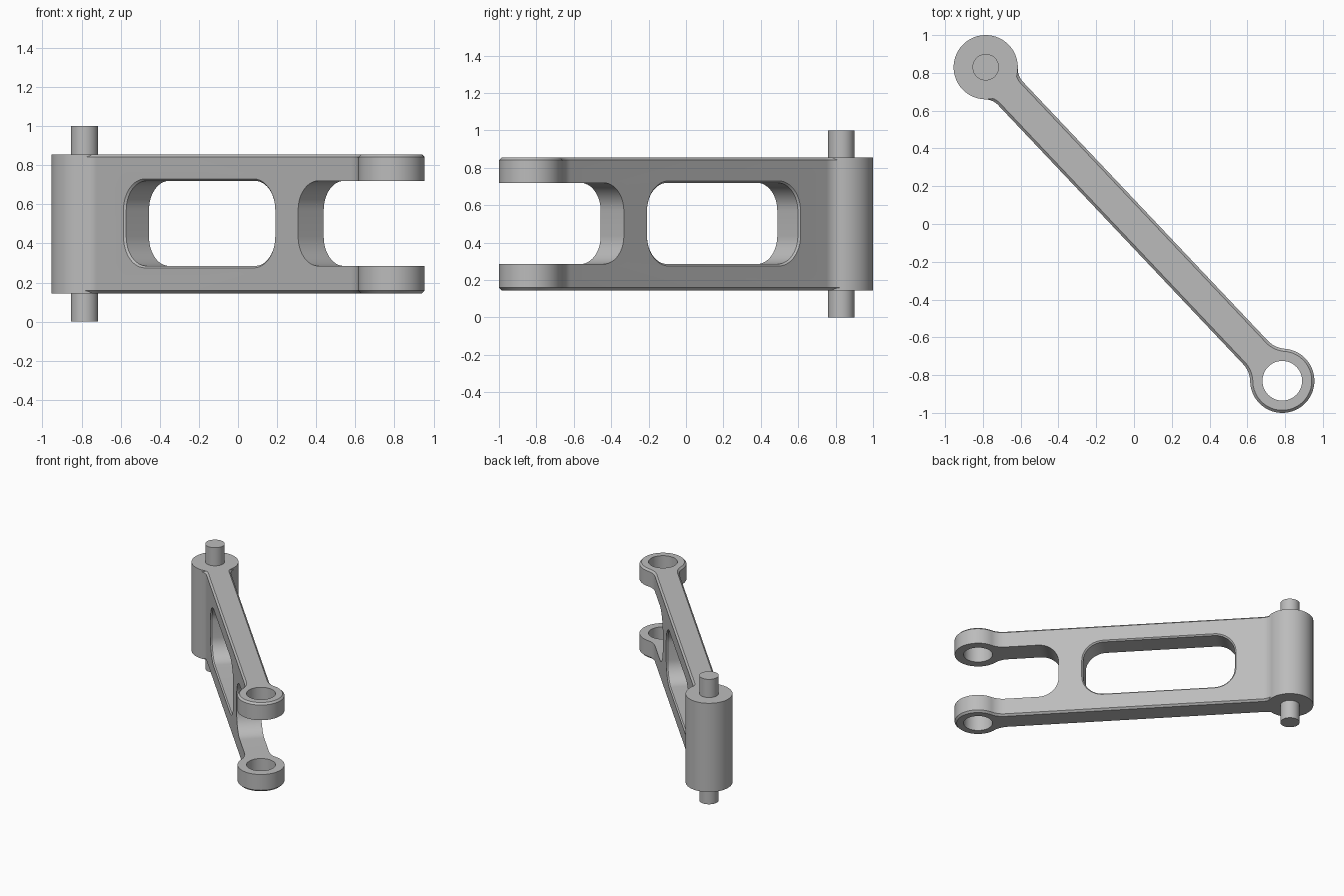
import bpy, bmesh
from math import pi, cos, sin, atan2, hypot, sqrt
from mathutils import Matrix

if "Cube" in bpy.data.objects:
    bpy.data.objects.remove(bpy.data.objects["Cube"], do_unlink=True)

PIN = (-0.785, 0.83)                 # pivot axis; the fork eye is opposite
LENGTH = 2 * hypot(*PIN)
FRAME = (Matrix.Translation((PIN[0], PIN[1], 0))
         @ Matrix.Rotation(atan2(-PIN[1], -PIN[0]), 4, 'Z'))
Z0, Z1 = 0.145, 0.855                # arm height range
GAP0, GAP1 = 0.285, 0.72             # window and fork height range
HALF, RADIUS, CHAMFER = 0.09, 0.17, 0.014

grey = bpy.data.materials.new("plain grey")
grey.use_nodes = True
grey.diffuse_color = (0.5, 0.5, 0.5, 1)
grey.node_tree.nodes["Principled BSDF"].inputs["Base Color"].default_value = (0.5, 0.5, 0.5, 1)


def arc(cx, cy, r, a0, a1, n):
    return [(cx + r * cos(a0 + (a1 - a0) * i / n),
             cy + r * sin(a0 + (a1 - a0) * i / n)) for i in range(n + 1)]


def loft(name, rings):
    """Closed solid skinned through rings of equal point count."""
    bm = bmesh.new()
    loops = [[bm.verts.new(p) for p in ring] for ring in rings]
    bm.faces.new(loops[0])
    bm.faces.new(loops[-1])
    n = len(loops[0])
    for a, b in zip(loops, loops[1:]):
        for i in range(n):
            j = (i + 1) % n
            bm.faces.new((a[i], a[j], b[j], b[i]))
    bmesh.ops.recalc_face_normals(bm, faces=bm.faces)
    mesh = bpy.data.meshes.new(name)
    bm.to_mesh(mesh)
    bm.free()
    mesh.materials.append(grey)
    obj = bpy.data.objects.new(name, mesh)
    bpy.context.collection.objects.link(obj)
    obj.matrix_world = FRAME
    return obj


def cylinder(name, u, r, z0, z1):
    circle = arc(u, 0, r, 0, 2 * pi, 64)[:-1]
    return loft(name, [[(x, y, z) for x, y in circle] for z in (z0, z1)])


def arm_outline(inset):
    """Plan outline: straight bar with fillets into the boss and round eye."""
    rb, re = 0.10, 0.14
    tb = sqrt((RADIUS + rb) ** 2 - (HALF + rb) ** 2)
    te = sqrt((RADIUS + re) ** 2 - (HALF + re) ** 2)
    half = [(0, 0.05)]
    half += arc(tb, HALF + rb, rb + inset, atan2(-HALF - rb, -tb), -pi / 2, 10)
    half += arc(LENGTH - te, HALF + re, re + inset, -pi / 2, atan2(-HALF - re, te), 12)
    half += arc(LENGTH, 0, RADIUS - inset, atan2(HALF + re, -te), 0, 32)[1:]
    return half + [(x, -y) for x, y in reversed(half[:-1])]


def slot(u0, u1, grow, r=0.15):
    """Rounded rectangle in the side plane of the arm."""
    r += grow
    a, b = u0 - grow + r, u1 + grow - r
    c, d = GAP0 - grow + r, GAP1 + grow - r
    corners = [(b, d), (a, d), (a, c), (b, c)]
    return [p for k, (x, z) in enumerate(corners)
            for p in arc(x, z, r, k * pi / 2, (k + 1) * pi / 2, 12)]


def slot_cutter(name, u0, u1, sections):
    return loft(name, [[(x, v, z) for x, z in slot(u0, u1, g)] for v, g in sections])


def combine(target, tool, operation):
    tool.hide_render = True
    mod = target.modifiers.new("join", 'BOOLEAN')
    mod.object, mod.operation, mod.solver = tool, operation, 'EXACT'
    bpy.context.view_layer.objects.active = target
    bpy.ops.object.modifier_apply(modifier=mod.name)
    bpy.data.objects.remove(tool, do_unlink=True)


# Chamfered arm
arm = loft("link_arm", [[(x, y, z) for x, y in arm_outline(i)] for z, i in
                        ((Z0, CHAMFER), (Z0 + CHAMFER, 0), (Z1 - CHAMFER, 0), (Z1, CHAMFER))])

# Window with eased edges, open fork, and the eye bore
combine(arm, slot_cutter("window_cutter", 0.395, 1.505,
                         ((-0.1, 0.02), (-0.08, 0), (0.08, 0), (0.1, 0.02))), 'DIFFERENCE')
combine(arm, slot_cutter("fork_cutter", 1.685, LENGTH + 0.6,
                         ((-0.3, 0), (0.3, 0))), 'DIFFERENCE')
combine(arm, cylinder("bore_cutter", LENGTH, 0.105, 0, 1), 'DIFFERENCE')

# Pivot boss joined to the arm, and the pin through it
combine(arm, cylinder("pivot_boss", 0, RADIUS, Z0, Z1), 'UNION')
pin = cylinder("pivot_pin", 0, 0.07, 0, 1)

bpy.ops.object.select_all(action='DESELECT')
for obj in (arm, pin):
    obj.select_set(True)
bpy.context.view_layer.objects.active = arm
bpy.ops.object.shade_smooth_by_angle(angle=pi / 6)
